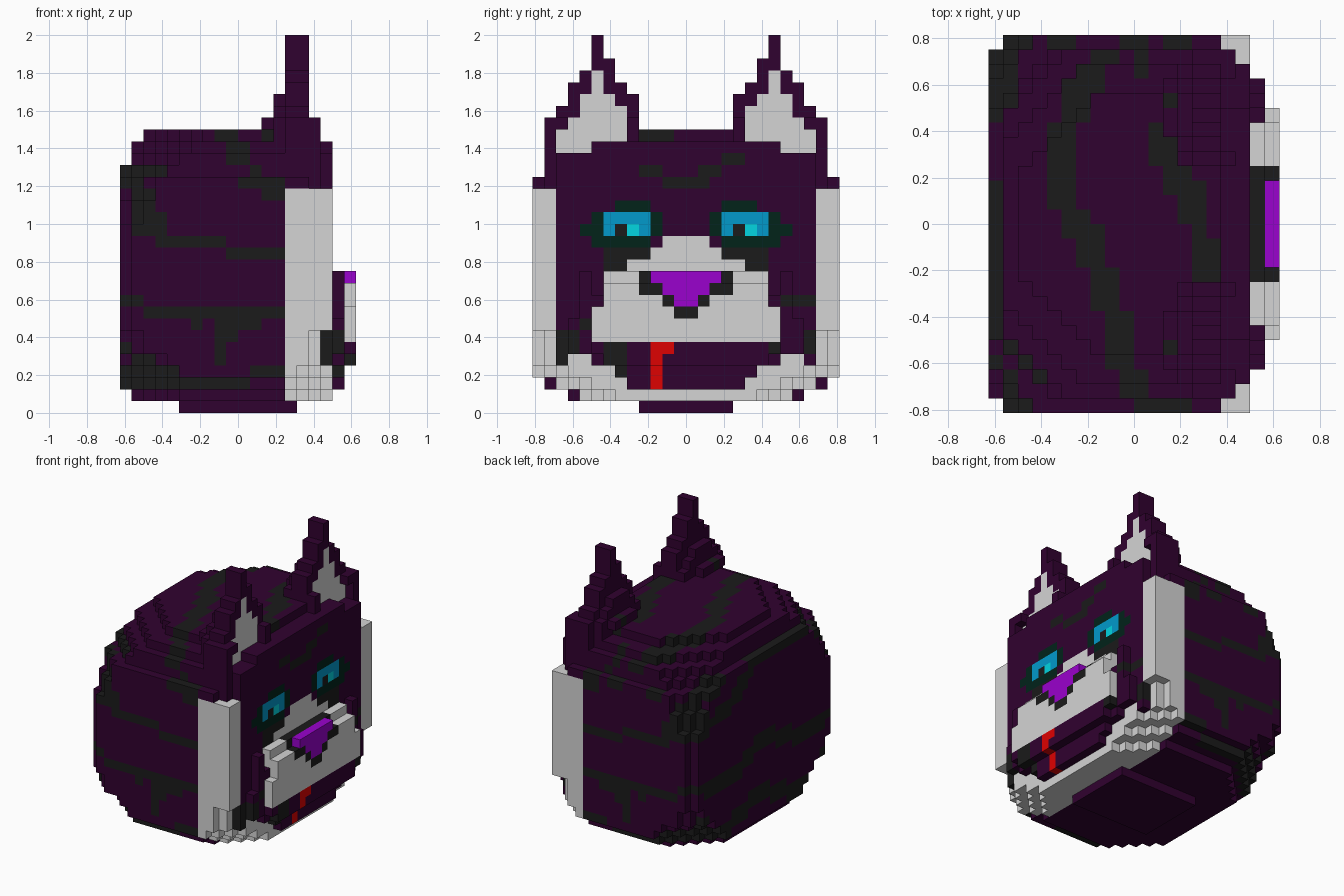
import bpy, bmesh
from mathutils import Vector

if "Cube" in bpy.data.objects:
    bpy.data.objects.remove(bpy.data.objects["Cube"], do_unlink=True)

U = 0.0625  # edge of one block; all sizes below count blocks
COLOURS = {
    "dark_purple": (0.030, 0.0005, 0.029), "charcoal": (0.0105, 0.0105, 0.0105),
    "light_grey": (0.66, 0.66, 0.66), "eye_blue": (0.0005, 0.32, 0.60),
    "eye_cyan": (0.0005, 0.67, 0.75), "dark_green": (0.0005, 0.017, 0.010),
    "nose_violet": (0.32, 0.0005, 0.61), "tongue_red": (0.73, 0.0005, 0.0005)}
MATS = {}
for name, rgb in COLOURS.items():
    m = bpy.data.materials.new(name)
    m.use_nodes = True
    m.diffuse_color = (*rgb, 1)
    m.node_tree.nodes["Principled BSDF"].inputs["Base Color"].default_value = (*rgb, 1)
    MATS[name] = m
PURPLE, DARK, GREY = "dark_purple", "charcoal", "light_grey"
parts = {}


def box(part, x0, x1, y0, y1, z0, z1, colour):
    """Fill a block range of a part."""
    cells = parts.setdefault(part, {})
    for x in range(x0, x1):
        for y in range(y0, y1):
            for z in range(z0, z1):
                cells[x, y, z] = colour


def pair(part, x0, x1, y0, y1, z0, z1, colour):
    """Fill a block range on both sides of the head."""
    box(part, x0, x1, y0, y1, z0, z1, colour)
    box(part, x0, x1, -y1, -y0, z0, z1, colour)


def ring(y):
    """Block count outwards from the middle, 0 for the two middle blocks."""
    return y if y >= 0 else -y - 1


# Head: stacked layers (z0, z1, back x, half width, corner cut, front x)
for z0, z1, xb, yw, cut, xf in [
        (1, 2, -9, 10, 4, 8), (2, 3, -10, 12, 5, 8), (3, 4, -10, 13, 5, 8),
        (4, 5, -10, 13, 4, 8), (5, 7, -10, 13, 2, 8), (7, 16, -10, 13, 1, 8),
        (16, 18, -10, 13, 2, 8), (18, 20, -10, 13, 3, 8), (20, 21, -10, 12, 4, 8),
        (21, 22, -9, 12, 4, 8), (22, 23, -9, 11, 5, 8), (23, 24, -8, 9, 5, 6)]:
    for x in range(xb, xf):
        w = yw
        if z0 >= 18 and x >= 6:
            w = min(w, 12 if x == 6 else 11)
        w -= max(0, cut - (x - xb))
        box("head", x, x + 1, -w, w, z0, z1, PURPLE)
head = parts["head"]


# Coat stripes
def near(a, b, pts, w):
    p = Vector((a + .5, b + .5))
    for q, r in zip(pts, pts[1:]):
        q, r = Vector(q), Vector(r)
        t = max(0, min(1, (p - q).dot(r - q) / (r - q).length_squared))
        if (p - q.lerp(r, t)).length < w:
            return True
    return False


SIDE = [(-10, -8, 19, 21), (-9, -7, 16, 19), (-8, -6, 15, 17), (-7, -1, 14, 15),
        (-1, 4, 13, 14), (-10, -8, 9, 10), (-8, 4, 8, 9), (-4, -3, 7, 8),
        (-2, 0, 6, 8), (-2, -1, 4, 6), (0, 2, 7, 8), (-8, 1, 2, 3), (-9, -5, 3, 4),
        (1, 4, 3, 4), (-10, -9, 5, 6), (-9, -8, 4, 5), (0, 1, 21, 23), (1, 2, 20, 21),
        (2, 4, 18, 20)]
TOP = [[(-2, 11.5), (-4, 9), (-5, 5), (-5, 2), (-3.2, -1), (-2, -4), (-1.3, -7), (-.3, -11)],
       [(4.5, 9.5), (2.4, 7), (2, 5), (3.2, 3), (4.3, 1), (4.8, -2.5), (4.3, -5), (2.7, -8)],
       [(-8.5, 12), (-9, 9)], [(-5.5, 12.5), (-4.5, 12.5)], [(-.5, 12.5), (.5, 12.5)],
       [(-8.5, -12.5), (-7.5, -12.5)], [(1.2, -12.5), (2, -12.5)]]
BACK = [[(-11, 20.5), (2, 20.5), (5.5, 17.5), (13, 15.5)],
        [(-13, 9.5), (-6, 9), (0, 11.5), (5, 9), (13, 8.5)],
        [(-13, 4.5), (-6, 3), (1, 5), (8, 3), (13, 3)]]
for (x, y, z) in list(head):
    side = (x, y + (1 if y >= 0 else -1), z) not in head
    if side and any(a <= x < b and c <= z < d for a, b, c, d in SIDE):
        head[x, y, z] = DARK
    if z > 14 and (x, y, z + 1) not in head and any(near(x, y, p, 0.95) for p in TOP):
        head[x, y, z] = DARK
    if (x < -6 and ring(y) < 11 and (x - 1, y, z) not in head
            and any(near(y, z, p, 0.9) for p in BACK)):
        head[x, y, z] = DARK

# Plain face front with brow marks and cheek spots
for (x, y, z) in head:
    if x == 7:
        head[x, y, z] = PURPLE
for y0, y1, z0, z1 in [(-4, -2, 20, 21), (-2, 2, 19, 20), (1, 3, 20, 21), (3, 5, 21, 22),
                       (-11, -10, 4, 7), (10, 11, 5, 7), (8, 11, 9, 10), (-7, -5, 3, 6)]:
    box("head", 7, 8, y0, y1, z0, z1, DARK)

# Eye surrounds, eyes and the pale bridge of the nose
for y0, y1, z0, z1, c in [(3, 7, 13, 14, DARK), (5, 7, 12, 13, DARK), (3, 7, 14, 15, "dark_green"),
                          (7, 9, 15, 16, "dark_green"), (2, 3, 15, 17, "dark_green"),
                          (7, 8, 14, 17, "dark_green"), (3, 6, 17, 18, "dark_green"),
                          (3, 7, 15, 17, "eye_blue")]:
    pair("head", 7, 8, y0, y1, z0, z1, c)
for y in (-6, 4):
    box("head", 7, 8, y, y + 1, 15, 16, DARK)
    box("head", 7, 8, y + 1, y + 2, 15, 16, "eye_cyan")
for z, w in ((12, 5), (13, 3), (14, 2)):
    box("head", 7, 8, -w, w, z, z + 1, GREY)

# Ruff framing the face; its blocks replace those of the head
pair("ruff", 4, 8, 12, 13, 3, 19, GREY)
pair("ruff", 4, 7, 11, 12, 2, 19, GREY)
pair("ruff", 7, 8, 11, 12, 7, 19, GREY)
box("ruff", 4, 8, -10, 10, 1, 2, GREY)
for z, inner, outer in ((2, 5, 12), (3, 6, 12), (4, 8, 10)):
    pair("ruff", 4, 8, inner, outer, z, z + 1, GREY)
# Stepped lower front corners: z -> (half width, corner cut)
CORNER = {1: (10, 4), 2: (12, 4), 3: (13, 3), 4: (13, 2), 5: (13, 2), 6: (13, 2)}
for cells in (head, parts["ruff"]):
    for x, y, z in list(cells):
        if x >= 4 and z in CORNER:
            w, cut = CORNER[z]
            if ring(y) >= w - max(0, cut - (7 - x)):
                del cells[x, y, z]
for key in parts["ruff"]:
    head.pop(key, None)

# Neck stub
box("neck", -5, 5, -4, 4, 0, 1, PURPLE)

# Ears: blocks of (z0, z1, inner y, outer y, back x, front x)
EAR = [(22, 25, 4, 12, 4, 7), (22, 25, 4, 11, 3, 4), (24, 25, 6, 10, 2, 3),
       (25, 26, 4, 11, 4, 6), (25, 26, 5, 10, 3, 4), (26, 27, 4, 10, 4, 6),
       (26, 27, 6, 9, 3, 4), (27, 28, 5, 10, 4, 6), (28, 29, 6, 9, 4, 6),
       (29, 30, 6, 8, 4, 6), (30, 32, 7, 8, 4, 6)]
# Pale lining set back inside the ear: (z, inner y, outer y)
LINING = [(22, 8, 11), (23, 5, 11), (24, 5, 10), (25, 5, 9), (26, 6, 9), (27, 7, 8), (28, 7, 8)]
for side, ear in ((1, "left_ear"), (-1, "right_ear")):
    def span(y0, y1):
        return (y0, y1) if side > 0 else (-y1, -y0)
    for z0, z1, y0, y1, x0, x1 in EAR:
        box(ear, x0, x1, *span(y0, y1), z0, z1, PURPLE)
    box(ear, 2, 3, *span(8, 9), 24, 25, DARK)
    for z, y0, y1 in LINING:
        box(ear, 5, 6, *span(y0, y1), z, z + 1, GREY)
        for y in range(*span(y0, y1)):
            for x in (6, 7):
                parts[ear].pop((x, y, z), None)
                head.pop((x, y, z), None)
    for key in parts[ear]:
        head.pop(key, None)

# Jaw and cheeks around the muzzle
for z0, z1, w in ((2, 3, 5), (3, 4, 6), (4, 5, 8), (5, 10, 9)):
    box("jaw", 8, 9, -w, w, z0, z1, PURPLE)
pair("jaw", 8, 9, 9, 10, 5, 8, PURPLE)
pair("jaw", 8, 9, 8, 9, 10, 12, PURPLE)
box("jaw", 9, 10, -7, 7, 4, 5, PURPLE)
box("jaw", 9, 10, -8, 8, 5, 6, PURPLE)
for x, y0, y1, z0, z1 in [(8, -6, -5, 3, 4), (9, -7, -5, 4, 6), (8, -9, -8, 7, 8),
                          (8, -10, -9, 5, 7), (9, 7, 8, 5, 6), (8, 8, 9, 9, 10)]:
    box("jaw", x, x + 1, y0, y1, z0, z1, DARK)

# Tongue
box("tongue", 8, 9, -3, -2, 2, 4, "tongue_red")
box("tongue", 9, 10, -3, -2, 4, 6, "tongue_red")
box("tongue", 9, 10, -2, -1, 5, 6, "tongue_red")

# Muzzle
box("muzzle", 8, 10, -8, 8, 6, 9, GREY)
box("muzzle", 8, 10, -7, 7, 9, 11, GREY)
box("muzzle", 8, 9, -7, 7, 11, 12, GREY)

# Nose: dark rim with a violet centre
for z, rim, centre in ((11, 3, 3), (10, 4, 2), (9, 2, 1), (8, 1, 0)):
    box("nose", 9, 10, -rim, rim, z, z + 1, DARK)
    box("nose", 9, 10, -centre, centre, z, z + 1, "nose_violet")
box("nose", 8, 9, -4, 4, 11, 12, DARK)
for front, behind in (("tongue", "jaw"), ("muzzle", "jaw"), ("nose", "muzzle")):
    for key in parts[front]:
        parts[behind].pop(key, None)

# Turn every part into a mesh of its outer block faces
solid = set().union(*parts.values())
for part, cells in parts.items():
    bm = bmesh.new()
    used = sorted(set(cells.values()))
    for cell, colour in cells.items():
        centre = Vector(cell) + Vector((.5, .5, .5))
        for axis in range(3):
            for s in (1, -1):
                n = Vector((0, 0, 0))
                n[axis] = s
                if tuple(int(v) for v in Vector(cell) + n) in solid:
                    continue
                a = Vector((0, 0, 0))
                a[(axis + 1) % 3] = .5
                b = n.cross(a)
                face = bm.faces.new([bm.verts.new((centre + n / 2 + d) * U)
                                     for d in (-a - b, a - b, a + b, b - a)])
                face.material_index = used.index(colour)
    bmesh.ops.remove_doubles(bm, verts=bm.verts, dist=0.001)
    mesh = bpy.data.meshes.new(part)
    bm.to_mesh(mesh)
    bm.free()
    for colour in used:
        mesh.materials.append(MATS[colour])
    bpy.context.scene.collection.objects.link(bpy.data.objects.new(part, mesh))
